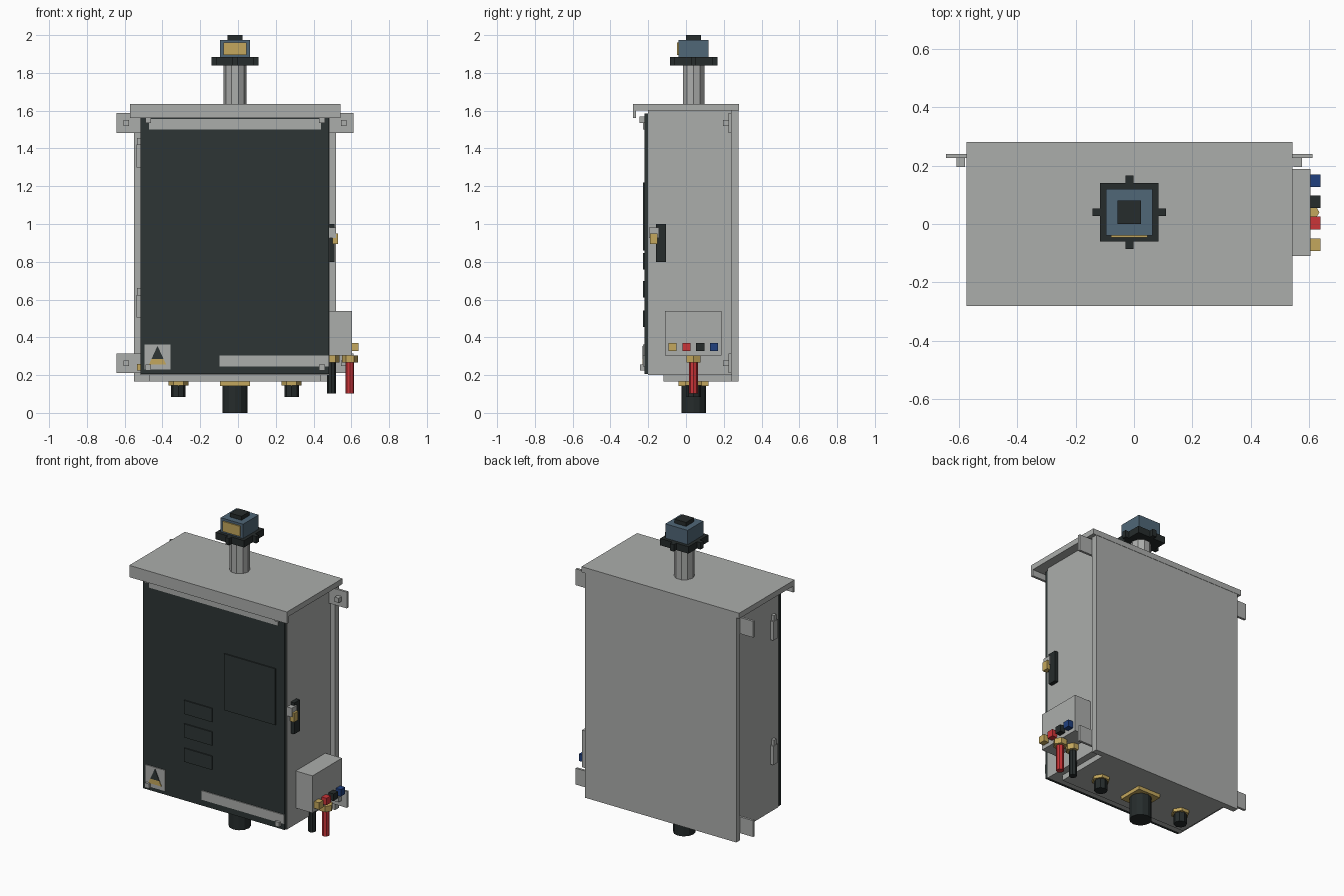
import bpy, math

if "Cube" in bpy.data.objects:
    bpy.data.objects.remove(bpy.data.objects["Cube"])


def material(name, r, g, b):
    m = bpy.data.materials.new(name)
    m.diffuse_color = (r, g, b, 1)
    m.use_nodes = True
    m.node_tree.nodes["Principled BSDF"].inputs["Base Color"].default_value = m.diffuse_color
    return m


GREY = material("light grey metal", 0.41, 0.42, 0.41)
DOOR = material("dark green grey", 0.026, 0.036, 0.035)
BLACK = material("black rubber", 0.019, 0.025, 0.025)
GOLD = material("brass", 0.55, 0.39, 0.11)
STEEL_BLUE = material("steel blue", 0.08, 0.135, 0.185)
RED = material("red", 0.60, 0.035, 0.04)
BLUE = material("blue", 0.014, 0.05, 0.21)


def mesh(name, verts, faces, mat):
    me = bpy.data.meshes.new(name)
    me.from_pydata(verts, [], faces)
    me.materials.append(mat)
    ob = bpy.data.objects.new(name, me)
    bpy.context.collection.objects.link(ob)
    return ob


def box(name, x, y, z, mat):
    """Box from three (low, high) ranges."""
    v = [(a, b, c) for a in x for b in y for c in z]
    f = [(0, 1, 3, 2), (4, 6, 7, 5), (0, 4, 5, 1),
         (2, 3, 7, 6), (0, 2, 6, 4), (1, 5, 7, 3)]
    return mesh(name, v, f, mat)


def prism(name, x, y, r, z, n, mat):
    """Upright flat-sided cylinder with a vertex pointing along x."""
    v = [(x + r * math.cos(2 * math.pi * i / n),
          y + r * math.sin(2 * math.pi * i / n), h) for h in z for i in range(n)]
    f = [(i, (i + 1) % n, n + (i + 1) % n, n + i) for i in range(n)]
    f += [tuple(range(n))[::-1], tuple(range(n, 2 * n))]
    return mesh(name, v, f, mat)


def front_plate(name, outline, y0, y1, mat):
    """Extrude an (x, z) outline, given counterclockwise from the front."""
    n = len(outline)
    v = [(x, y, z) for y in (y0, y1) for x, z in outline]
    f = [(i, n + i, n + (i + 1) % n, (i + 1) % n) for i in range(n)]
    f += [tuple(range(n)), tuple(range(n, 2 * n))[::-1]]
    return mesh(name, v, f, mat)


CX, CY = -0.016, 0.04

# Cabinet shell
box("cabinet_body", (-0.515, 0.485), (-0.20, 0.24), (0.20, 1.60), GREY)
box("back_panel", (-0.55, 0.518), (0.24, 0.278), (0.165, 1.60), GREY)
box("bottom_plate", (-0.47, 0.44), (-0.12, 0.24), (0.165, 0.20), GREY)
box("roof", (-0.572, 0.542), (-0.265, 0.28), (1.60, 1.635), GREY)
box("roof_lip", (-0.572, 0.542), (-0.28, -0.265), (1.56, 1.635), GREY)

# Door with raised panels
box("door", (-0.515, 0.483), (-0.221, -0.202), (0.205, 1.585), DOOR)
box("door_window", (0.062, 0.422), (-0.228, -0.221), (0.86, 1.22), DOOR)
for i, z in enumerate((0.455, 0.61, 0.76)):
    box(f"door_label_{i + 1}", (-0.223, -0.025), (-0.228, -0.221), (z, z + 0.087), DOOR)
box("door_top_strip", (-0.47, 0.44), (-0.227, -0.221), (1.50, 1.555), GREY)
box("door_bottom_strip", (-0.098, 0.483), (-0.227, -0.221), (0.245, 0.303), GREY)
for x in (-0.475, 0.445):
    box("door_top_clip", (x - 0.015, x + 0.015), (-0.247, -0.221), (1.535, 1.57), GREY)
    box("door_bottom_clip", (x - 0.015, x + 0.015), (-0.243, -0.221), (0.225, 0.255), GREY)

# Warning plate with a triangle
box("warning_plate", (-0.495, -0.357), (-0.227, -0.221), (0.23, 0.363), GREY)
front_plate("warning_triangle_top", [(-0.458, 0.285), (-0.394, 0.285), (-0.426, 0.355)],
            -0.231, -0.227, DOOR)
front_plate("warning_triangle_base",
            [(-0.472, 0.255), (-0.38, 0.255), (-0.394, 0.285), (-0.458, 0.285)],
            -0.231, -0.227, GOLD)

# Wall mounting ears and bolts
for side in (-1, 1):
    for z in (0.262, 1.535):
        inner, outer = CX + side * 0.50, CX + side * 0.627
        box("mounting_ear", sorted((inner, outer)), (0.225, 0.24), (z - 0.052, z + 0.052), GREY)
        bx = CX + side * 0.576
        box("ear_bolt", (bx - 0.015, bx + 0.015), (0.195, 0.225), (z - 0.015, z + 0.015), GREY)

# Hinges and earth lug on the left side
for z in (0.505, 1.30):
    box("hinge", (-0.537, -0.515), (-0.16, -0.115), (z, z + 0.12), GREY)
    box("hinge_pin", (-0.535, -0.515), (-0.15, -0.125), (z + 0.12, z + 0.155), GREY)
box("earth_lug", (-0.535, -0.515), (0.19, 0.225), (0.225, 0.26), GOLD)

# Latch on the right side
box("latch_plate", (0.485, 0.51), (-0.16, -0.105), (0.80, 1.0), BLACK)
box("latch_hasp", (0.485, 0.518), (-0.197, -0.143), (0.925, 0.982), GREY)
box("padlock", (0.50, 0.53), (-0.19, -0.15), (0.893, 0.95), GOLD)

# Terminal box
box("terminal_box", (0.485, 0.603), (-0.11, 0.188), (0.303, 0.54), GREY)
for name, y, mat in (("brass", -0.071, GOLD), ("red", 0.003, RED),
                     ("black", 0.076, BLACK), ("blue", 0.148, BLUE)):
    box(f"{name}_terminal", (0.603, 0.638), (y - 0.022, y + 0.022), (0.327, 0.371), mat)
for name, x, mat in (("black", 0.495, BLACK), ("red", 0.592, RED)):
    prism(f"{name}_cable", x, CY, 0.023, (0.103, 0.27), 8, mat)
    prism(f"{name}_cable_nut", x, CY, 0.042, (0.267, 0.303), 6, GOLD)

# Glands under the cabinet
prism("main_gland", CX, CY, 0.065, (0.0, 0.145), 12, BLACK)
box("main_gland_flange", (CX - 0.08, CX + 0.08), (CY - 0.08, CY + 0.08), (0.142, 0.165), GOLD)
for x in (CX - 0.3, CX + 0.3):
    prism("small_gland", x, CY, 0.039, (0.083, 0.147), 8, BLACK)
    prism("small_gland_nut", x, CY, 0.053, (0.145, 0.165), 6, GOLD)

# Mast and sensor head
prism("mast", CX, CY, 0.06, (1.635, 1.842), 10, GREY)
box("sensor_collar", (CX - 0.1, CX + 0.1), (CY - 0.1, CY + 0.1), (1.84, 1.884), BLACK)
for dx, dy in ((1, 0), (-1, 0), (0, 1), (0, -1)):
    x, y = CX + dx * 0.112, CY + dy * 0.112
    box("collar_lug", (x - 0.0135, x + 0.0135), (y - 0.0135, y + 0.0135), (1.84, 1.884), BLACK)
box("sensor_head", (CX - 0.079, CX + 0.079), (CY - 0.079, CY + 0.079), (1.884, 1.975), STEEL_BLUE)
box("sensor_window", (CX - 0.062, CX + 0.062), (CY - 0.087, CY - 0.079), (1.895, 1.96), GOLD)
box("sensor_cap", (CX - 0.04, CX + 0.04), (CY - 0.04, CY + 0.04), (1.975, 2.0), BLACK)
